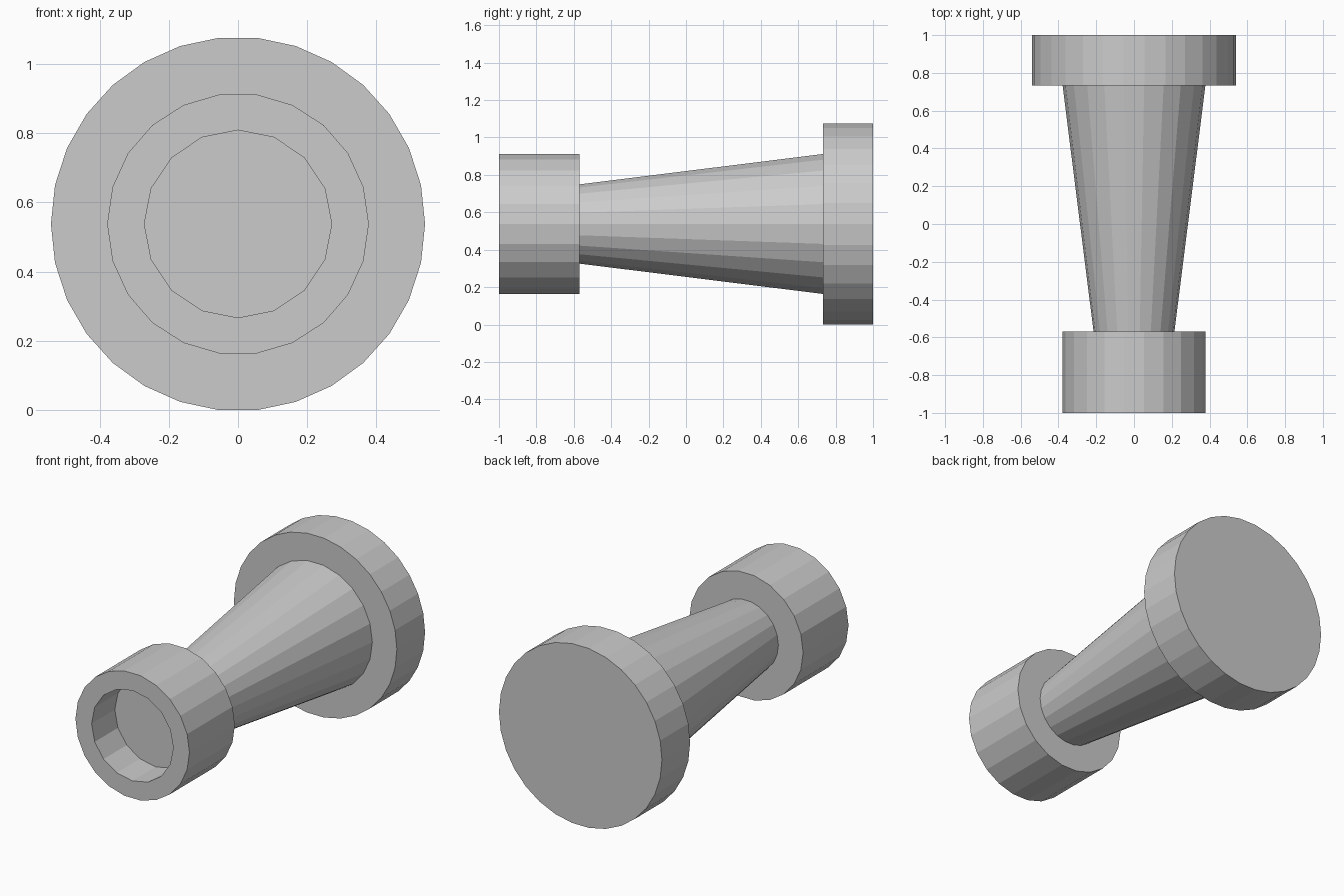
import bpy, bmesh
from math import cos, sin, tau

if "Cube" in bpy.data.objects:
    bpy.data.objects.remove(bpy.data.objects["Cube"])

CENTRE_Z = 0.5376


def frustum(name, sides, y0, r0, y1, r1):
    """Capped, flat-sided frustum along y, with a corner pointing to +x."""
    bm = bmesh.new()
    rings = [[bm.verts.new((r * cos(tau * i / sides), y,
                            CENTRE_Z + r * sin(tau * i / sides)))
              for i in range(sides)] for y, r in ((y0, r0), (y1, r1))]
    a, b = rings
    for i in range(sides):
        j = (i + 1) % sides
        bm.faces.new((a[i], a[j], b[j], b[i]))
    bm.faces.new(a)
    bm.faces.new(b)
    bmesh.ops.recalc_face_normals(bm, faces=bm.faces)
    mesh = bpy.data.meshes.new(name)
    bm.to_mesh(mesh)
    bm.free()
    obj = bpy.data.objects.new(name, mesh)
    bpy.context.collection.objects.link(obj)
    return obj


# Wide disc at the back
frustum("rear_flange", 30, 0.733, 0.5406, 1.0, 0.5406)

# Tapered body
frustum("tapered_body", 22, -0.57, 0.214, 0.733, 0.378)

# Front collar with a round recess
collar = frustum("front_collar", 22, -1.0, 0.378, -0.57, 0.378)
cutter = frustum("recess_cutter", 16, -1.2, 0.271, -0.78, 0.271)
cutter.hide_render = True
cutter.hide_viewport = False

recess = collar.modifiers.new("recess", 'BOOLEAN')
recess.operation = 'DIFFERENCE'
recess.solver = 'EXACT'
recess.object = cutter

# Apply the cut and discard the helper
bpy.context.view_layer.objects.active = collar
collar.select_set(True)
bpy.ops.object.modifier_apply(modifier=recess.name)
bpy.data.objects.remove(cutter)
